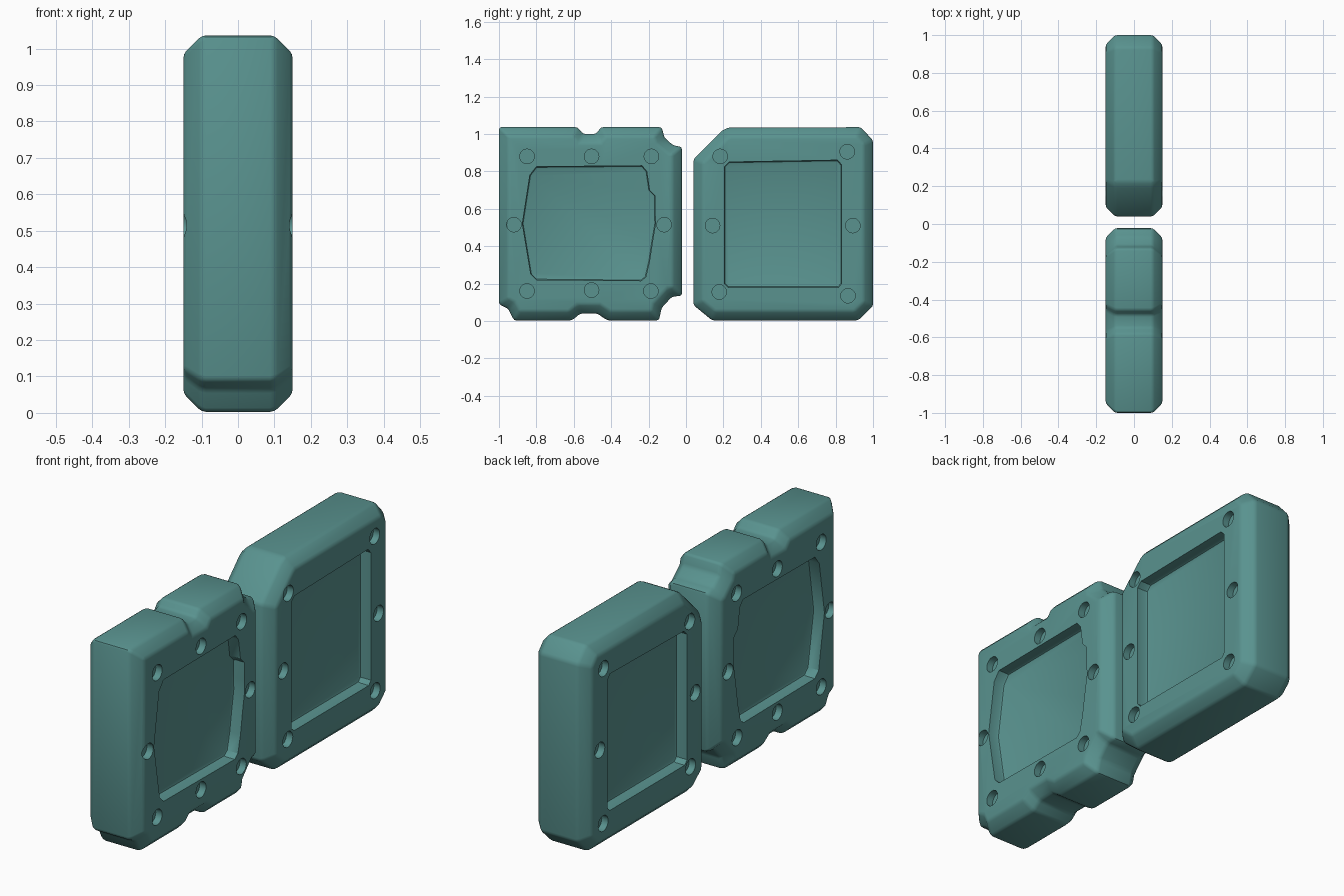
import bpy, bmesh, math
from mathutils import Vector

if "Cube" in bpy.data.objects:
    bpy.data.objects.remove(bpy.data.objects["Cube"])

HALF = 0.15       # half thickness of a slab
CHAMFER = 0.05
RECESS_DEPTH = 0.06
HOLE_DEPTH = 0.035
HOLE_RADIUS = 0.039

teal = bpy.data.materials.new("teal stone")
teal.diffuse_color = (0.10, 0.29, 0.275, 1)
teal.use_nodes = True
teal.node_tree.nodes["Principled BSDF"].inputs["Base Color"].default_value = teal.diffuse_color


def inset(points, d):
    """Move a counter-clockwise outline inward by d with mitred corners."""
    result = []
    for i, p in enumerate(points):
        p = Vector(p)
        a = (p - Vector(points[i - 1])).normalized()
        b = (Vector(points[(i + 1) % len(points)]) - p).normalized()
        na, nb = Vector((-a.y, a.x)), Vector((-b.y, b.x))
        m = (na + nb).normalized()
        result.append(p + m * d / max(m.dot(na), 0.5))
    return result


def loft(name, rings):
    """Closed solid through outlines given as (x, [(y, z), ...])."""
    bm = bmesh.new()
    loops = [[bm.verts.new((x, y, z)) for y, z in pts] for x, pts in rings]
    n = len(loops[0])
    for lo, hi in zip(loops, loops[1:]):
        for i in range(n):
            j = (i + 1) % n
            bm.faces.new((lo[i], lo[j], hi[j], hi[i]))
    bm.faces.new(loops[0][::-1])
    bm.faces.new(loops[-1])
    bmesh.ops.recalc_face_normals(bm, faces=bm.faces)
    mesh = bpy.data.meshes.new(name)
    bm.to_mesh(mesh)
    bm.free()
    ob = bpy.data.objects.new(name, mesh)
    bpy.context.collection.objects.link(ob)
    mesh.materials.append(teal)
    return ob


def apply(ob, mod):
    bpy.ops.object.select_all(action='DESELECT')
    bpy.context.view_layer.objects.active = ob
    ob.select_set(True)
    bpy.ops.object.modifier_apply(modifier=mod.name)


def cut(ob, points, depth, side, fillet=0.0):
    """Sink a pocket of the given outline into one broad face."""
    rings = [(side * (HALF - depth + fillet), points), (side * (HALF + 0.05), points)]
    if fillet:
        # rounded corner between pocket wall and floor
        rings = [(side * (HALF - depth), inset(points, fillet)),
                 (side * (HALF - depth + fillet * 0.3), inset(points, fillet * 0.3))] + rings
    cutter = loft("cutter", rings)
    cutter.hide_render = True
    mod = ob.modifiers.new("pocket", 'BOOLEAN')
    mod.operation, mod.solver, mod.object = 'DIFFERENCE', 'EXACT', cutter
    apply(ob, mod)
    bpy.data.objects.remove(cutter)


def circle(cy, cz):
    return [(cy + HOLE_RADIUS * math.cos(math.tau * k / 20),
             cz + HOLE_RADIUS * math.sin(math.tau * k / 20)) for k in range(20)]


def slab(name, outline, recess, holes):
    small = inset(outline, CHAMFER)
    ob = loft(name, [(-HALF, small), (-HALF + CHAMFER, outline),
                     (HALF - CHAMFER, outline), (HALF, small)])
    # soft worn edges
    soft = ob.modifiers.new("soft edges", 'BEVEL')
    soft.width, soft.segments = 0.012, 2
    soft.limit_method, soft.angle_limit = 'ANGLE', math.radians(25)
    apply(ob, soft)
    # panel recess and bolt holes on both broad faces
    for side in (-1, 1):
        cut(ob, recess, RECESS_DEPTH, side, 0.012)
        for h in holes:
            cut(ob, circle(*h), HOLE_DEPTH, side)
    bpy.ops.object.shade_smooth_by_angle(angle=math.radians(35))


# notched front slab
slab("front_slab",
     [(-1, 0.09), (-0.95, 0.065), (-0.92, 0.003), (-0.61, 0.003), (-0.565, 0.04),
      (-0.475, 0.04), (-0.42, 0.003), (-0.145, 0.003), (-0.13, 0.07), (-0.075, 0.13),
      (-0.022, 0.135), (-0.022, 0.93), (-0.07, 0.94), (-0.115, 0.98), (-0.13, 1.036),
      (-0.455, 1.036), (-0.48, 1.0), (-0.55, 1.0), (-0.58, 1.036), (-1, 1.036)],
     [(-0.875, 0.52), (-0.83, 0.25), (-0.80, 0.22), (-0.24, 0.215), (-0.215, 0.235),
      (-0.195, 0.32), (-0.18, 0.42), (-0.163, 0.52), (-0.165, 0.58),
      (-0.165, 0.67), (-0.195, 0.70), (-0.21, 0.80), (-0.235, 0.83), (-0.80, 0.825),
      (-0.835, 0.78)],
     [(-0.85, 0.88), (-0.505, 0.88), (-0.185, 0.88), (-0.92, 0.515), (-0.117, 0.515),
      (-0.85, 0.16), (-0.505, 0.165), (-0.188, 0.16)])

# clipped-corner back slab
slab("back_slab",
     [(0.04, 0.085), (0.14, 0.003), (0.92, 0.003), (1, 0.08), (1, 0.965),
      (0.935, 1.036), (0.225, 1.034), (0.19, 1.015), (0.04, 0.865)],
     [(0.205, 0.20), (0.225, 0.18), (0.815, 0.18), (0.832, 0.20), (0.832, 0.835),
      (0.81, 0.86), (0.23, 0.85), (0.205, 0.825)],
     [(0.183, 0.88), (0.862, 0.905), (0.142, 0.51), (0.892, 0.51),
      (0.178, 0.155), (0.866, 0.135)])
